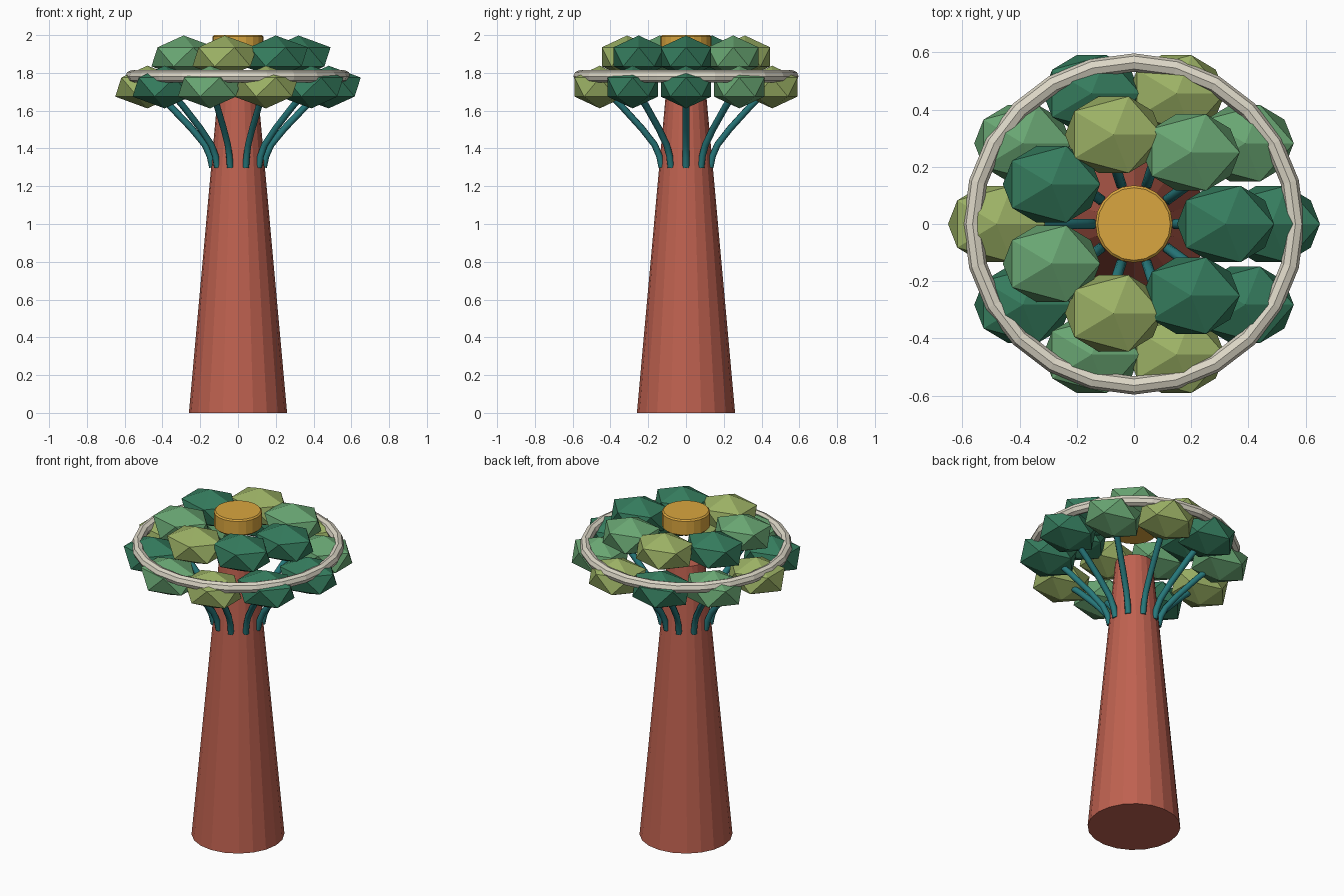
import bpy
from math import cos, sin, tau

if "Cube" in bpy.data.objects:
    bpy.data.objects.remove(bpy.data.objects["Cube"])


def material(name, rgb):
    m = bpy.data.materials.new(name)
    m.diffuse_color = (*rgb, 1)
    m.use_nodes = True
    m.node_tree.nodes["Principled BSDF"].inputs["Base Color"].default_value = m.diffuse_color
    return m


TERRACOTTA = material("terracotta", (0.52, 0.12, 0.08))
TEAL = material("teal", (0.02, 0.19, 0.20))
IVORY = material("ivory", (0.72, 0.68, 0.57))
GOLD = material("gold", (0.70, 0.38, 0.05))
GREENS = [material("dark_green", (0.035, 0.20, 0.11)),
          material("mid_green", (0.14, 0.38, 0.17)),
          material("olive_green", (0.33, 0.44, 0.13))]


def finish(name, mat):
    ob = bpy.context.object
    ob.name = name
    ob.data.materials.append(mat)
    return ob


def leaf_ring(name, count, radius, z):
    # Flattened icosahedra, all facing the same way, colours cycling
    for i in range(count):
        a = tau * i / count
        bpy.ops.mesh.primitive_ico_sphere_add(
            subdivisions=1, radius=1,
            location=(radius * cos(a), radius * sin(a), z))
        ob = finish(f"{name}_{i + 1}", GREENS[i % 3])
        ob.scale = (0.19, 0.157, 0.113)


# Tapered trunk
bpy.ops.mesh.primitive_cone_add(vertices=20, radius1=0.26, radius2=0.106,
                                depth=1.7, location=(0, 0, 0.85))
finish("trunk", TERRACOTTA)

# Curved branches fanning out into the lower foliage
PROFILE = [(0.135, 1.30), (0.148, 1.36), (0.175, 1.42),
           (0.245, 1.505), (0.355, 1.62), (0.43, 1.69)]
for i in range(10):
    a = tau * i / 10
    cu = bpy.data.curves.new(f"branch_{i + 1}", "CURVE")
    cu.dimensions = "3D"
    cu.bevel_depth = 0.018
    cu.bevel_resolution = 2
    cu.use_fill_caps = True
    sp = cu.splines.new("POLY")
    sp.points.add(len(PROFILE) - 1)
    for p, (r, z) in zip(sp.points, PROFILE):
        p.co = (r * cos(a), r * sin(a), z, 1)
    cu.materials.append(TEAL)
    bpy.context.collection.objects.link(
        bpy.data.objects.new(f"branch_{i + 1}", cu))

# Two tiers of foliage
leaf_ring("lower_leaf", 10, 0.48, 1.725)
leaf_ring("upper_leaf", 7, 0.32, 1.885)

# Walkway ring around the canopy
bpy.ops.mesh.primitive_torus_add(major_segments=24, minor_segments=8,
                                 major_radius=0.564, minor_radius=0.032,
                                 location=(0, 0, 1.782))
finish("canopy_ring", IVORY)

# Gold cap in the middle of the crown
bpy.ops.mesh.primitive_cylinder_add(vertices=20, radius=0.135, depth=0.10,
                                    location=(0, 0, 1.95))
cap = finish("crown_cap", GOLD)
bev = cap.modifiers.new("edge", "BEVEL")
bev.width = 0.008
bev.segments = 1
